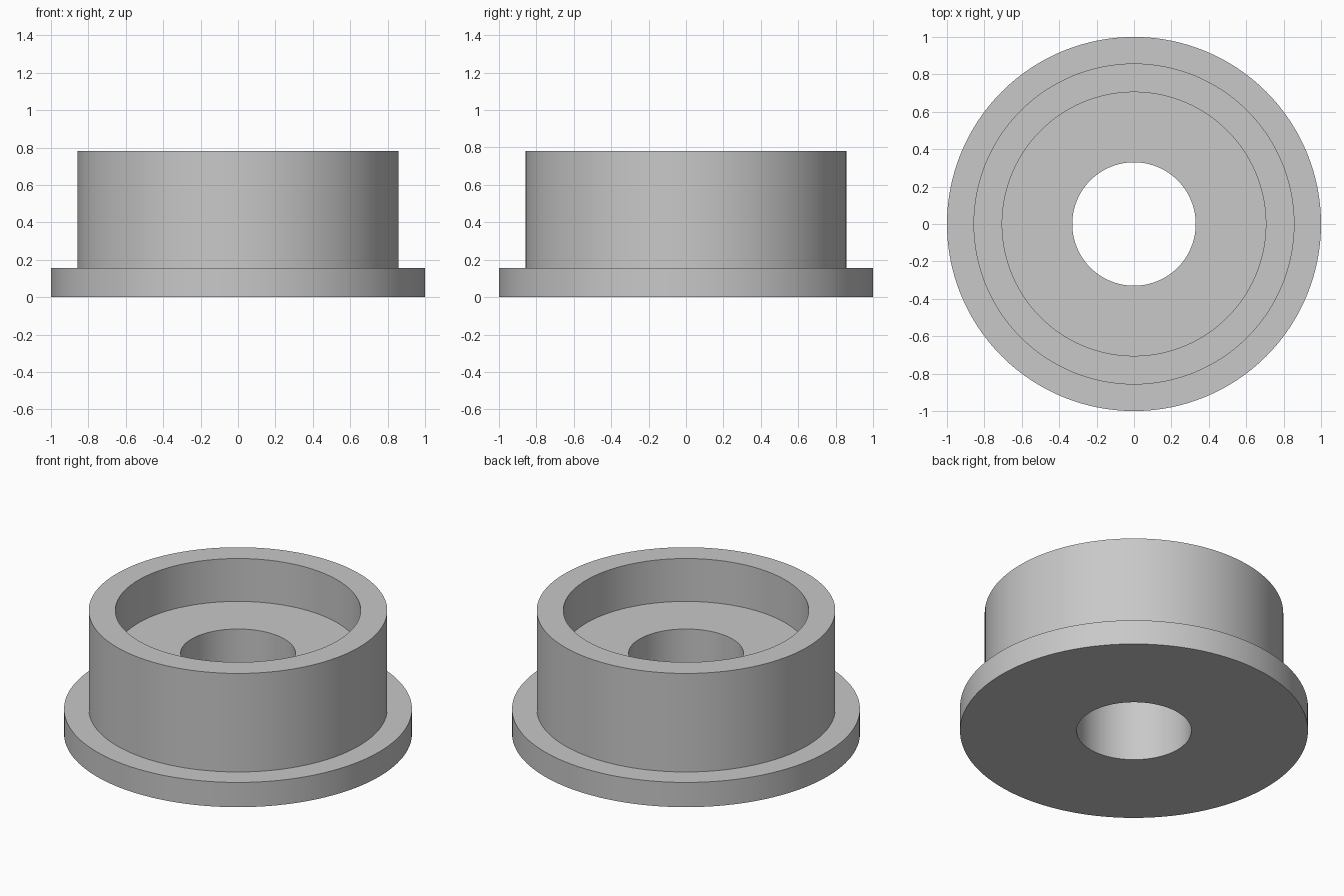
import bpy
import bmesh
import math

if "Cube" in bpy.data.objects:
    bpy.data.objects.remove(bpy.data.objects["Cube"])

SEGMENTS = 128

# Closed cross-section (radius, height): base, flange, barrel, recess, bore
PROFILE = [
    (0.33, 0.0), (1.0, 0.0), (1.0, 0.157),
    (0.858, 0.157), (0.858, 0.782),
    (0.705, 0.782), (0.705, 0.51), (0.33, 0.51),
]


def lathe(name, profile, material):
    """Revolve a closed profile around z."""
    bm = bmesh.new()
    rings = []
    for i in range(SEGMENTS):
        a = 2 * math.pi * i / SEGMENTS
        rings.append([bm.verts.new((r * math.cos(a), r * math.sin(a), z))
                      for r, z in profile])
    n = len(profile)
    for i in range(SEGMENTS):
        here, there = rings[i], rings[(i + 1) % SEGMENTS]
        for j in range(n):
            k = (j + 1) % n
            bm.faces.new((here[j], there[j], there[k], here[k]))
    bmesh.ops.recalc_face_normals(bm, faces=bm.faces[:])
    mesh = bpy.data.meshes.new(name)
    bm.to_mesh(mesh)
    bm.free()
    mesh.materials.append(material)
    obj = bpy.data.objects.new(name, mesh)
    bpy.context.collection.objects.link(obj)
    bpy.context.view_layer.objects.active = obj
    obj.select_set(True)
    bpy.ops.object.shade_smooth_by_angle(angle=math.radians(30))
    return obj


grey = bpy.data.materials.new("light grey")
grey.diffuse_color = (0.58, 0.58, 0.58, 1.0)
grey.use_nodes = True
grey.node_tree.nodes["Principled BSDF"].inputs["Base Color"].default_value = grey.diffuse_color

# Flanged bushing with a counterbored through hole
lathe("flanged_bushing", PROFILE, grey)
